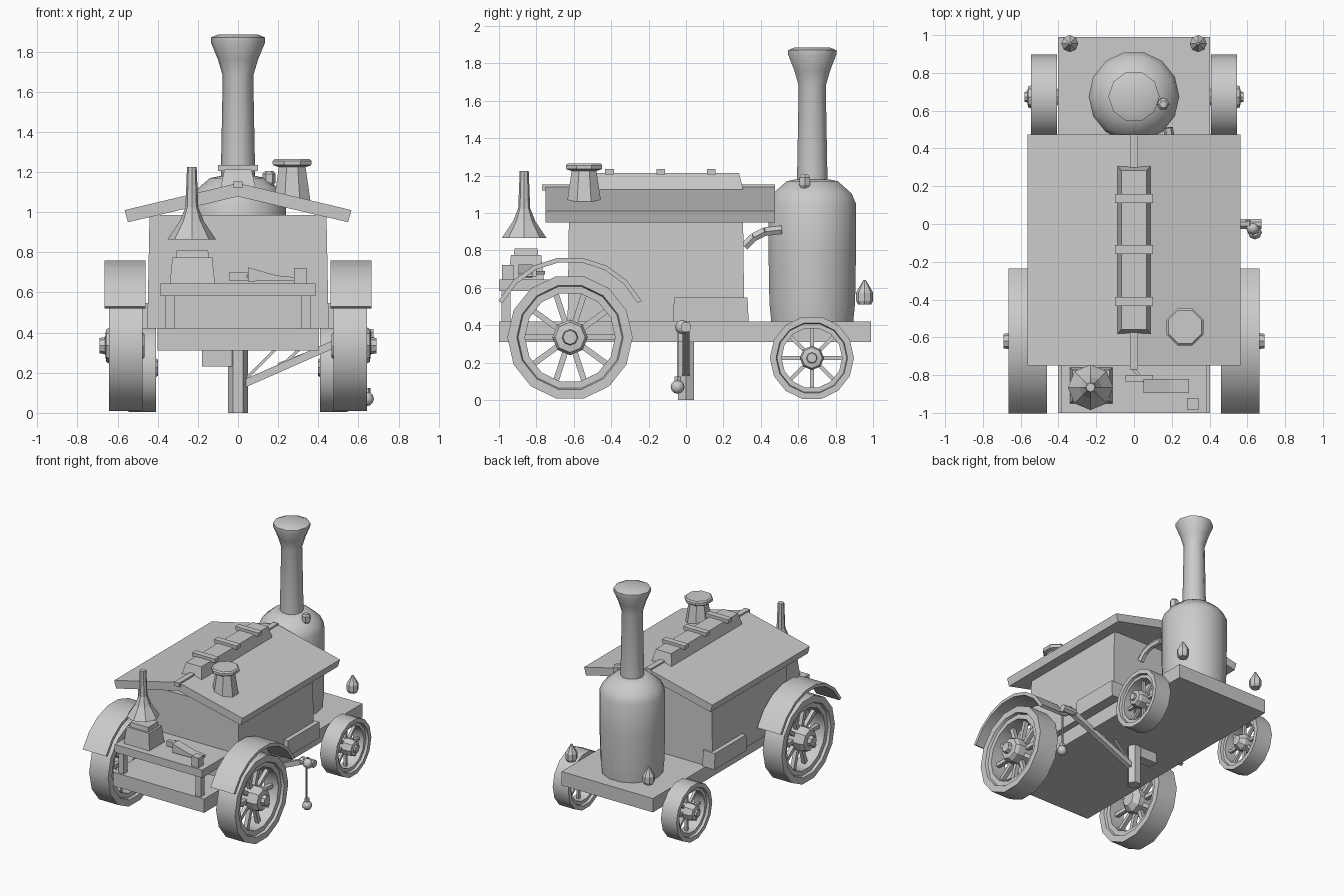
import bpy, bmesh, math
from mathutils import Vector, Matrix

if "Cube" in bpy.data.objects:
    bpy.data.objects.remove(bpy.data.objects["Cube"])

grey = bpy.data.materials.new("plain_grey")
grey.diffuse_color = (0.6, 0.6, 0.6, 1)
grey.use_nodes = True
grey.node_tree.nodes["Principled BSDF"].inputs["Base Color"].default_value = grey.diffuse_color


def finish(name, bm, smooth=None):
    bmesh.ops.recalc_face_normals(bm, faces=bm.faces)
    me = bpy.data.meshes.new(name)
    bm.to_mesh(me)
    bm.free()
    me.materials.append(grey)
    ob = bpy.data.objects.new(name, me)
    bpy.context.collection.objects.link(ob)
    if smooth:
        bpy.ops.object.select_all(action='DESELECT')
        ob.select_set(True)
        bpy.context.view_layer.objects.active = ob
        bpy.ops.object.shade_smooth_by_angle(angle=math.radians(smooth))
    return ob


def box(name, x, y, z, top=(1, 1)):
    """Box from ranges; top scales the upper face about its centre."""
    bm = bmesh.new()
    bmesh.ops.create_cube(bm, size=1)
    c = [(a[0] + a[1]) / 2 for a in (x, y, z)]
    s = [a[1] - a[0] for a in (x, y, z)]
    for v in bm.verts:
        k = top if v.co.z > 0 else (1, 1)
        v.co = (c[0] + v.co.x * s[0] * k[0], c[1] + v.co.y * s[1] * k[1], c[2] + v.co.z * s[2])
    return finish(name, bm)


def prism(name, pts, y0, y1):
    """Extrude an xz outline along y."""
    bm = bmesh.new()
    f = bm.faces.new([bm.verts.new((x, y0, z)) for x, z in pts])
    r = bmesh.ops.extrude_face_region(bm, geom=[f])
    for v in r["geom"]:
        if isinstance(v, bmesh.types.BMVert):
            v.co.y = y1
    return finish(name, bm)


def lathe(name, prof, loc, n, axis='Z', side=1, ring=False, smooth=None, phase=0.0):
    """Spin (radius, height) points round z or x; a ring closes on itself."""
    bm = bmesh.new()
    rows = []
    for r, h in prof:
        row = []
        for i in range(n):
            a = math.tau * (i + phase) / n
            u, w = r * math.cos(a), r * math.sin(a)
            p = Vector((u, w, h)) if axis == 'Z' else Vector((h * side, u, w))
            row.append(bm.verts.new(p + Vector(loc)))
        rows.append(row)
    pairs = list(zip(rows, rows[1:])) + ([(rows[-1], rows[0])] if ring else [])
    for a, b in pairs:
        for i in range(n):
            j = (i + 1) % n
            bm.faces.new((a[i], a[j], b[j], b[i]))
    if not ring:
        bm.faces.new(rows[0])
        bm.faces.new(rows[-1])
    return finish(name, bm, smooth)


def rod(name, a, b, r, n=4, r2=None):
    bm = bmesh.new()
    a, b = Vector(a), Vector(b)
    m = Matrix.Translation((a + b) / 2) @ (b - a).to_track_quat('Z', 'Y').to_matrix().to_4x4()
    bmesh.ops.create_cone(bm, cap_ends=True, segments=n, radius1=r, radius2=r if r2 is None else r2,
                          depth=(b - a).length, matrix=m @ Matrix.Rotation(math.pi / n, 4, 'Z'))
    return finish(name, bm)


def ball(name, loc, r):
    bm = bmesh.new()
    bmesh.ops.create_uvsphere(bm, u_segments=8, v_segments=6, radius=r, matrix=Matrix.Translation(loc))
    return finish(name, bm, 50)


def wheel(name, side, y, z, r, x0, x1, xh, hub, spokes, n):
    """Stepped rim, spokes and a domed hub."""
    c = (0, y, z)
    rim = [(r, x0), (r, x1), (r * .85, x1), (r * .83, x1 - .02), (r * .72, x1 - .02),
           (r * .72, x0 + .02), (r * .83, x0 + .02), (r * .85, x0)]
    lathe(name + "_rim", rim, c, n, 'X', side, True, 35)
    xm = (x0 + x1) / 2
    for i in range(spokes):
        a = math.tau * i / spokes
        d = Vector((0, math.cos(a), math.sin(a)))
        p = Vector((side * xm, y, z))
        rod(name + "_spoke", p + d * hub * .6, p + d * r * .75, r * .065)
    lathe(name + "_hub", [(hub * .6, x0 - .01), (hub, x0 + .03), (hub, x1 - .01),
                          (hub * .85, x1 + .015), (hub * .45, x1 + .02), (hub * .4, xh)], c, 8, 'X', side)


# Platform and cabin
box("deck", (-.402, .402), (-1, .99), (.31, .42))
box("cabin", (-.452, .452), (-.633, .312), (.42, .985), (.975, .985))
prism("roof", [(-.565, 1.01), (0, 1.145), (.565, 1.01), (.548, .95), (0, 1.078), (-.548, .95)], -.75, .475)

# Roof ridge bar, raised ridge box and its straps
box("ridge_bar", (-.022, .022), (-.77, .475), (1.12, 1.152))
box("ridge_box", (-.09, .09), (-.585, .31), (1.11, 1.213), (.75, .94))
for y in (.135, -.135, -.41):
    box("ridge_strap", (-.1, .1), (y - .024, y + .024), (1.205, 1.235))

# Roof vent
lathe("roof_vent", [(.098, 1.06), (.072, 1.225), (.1, 1.232), (.105, 1.24), (.105, 1.255), (.095, 1.265)],
      (.27, -.545, 0), 8, phase=.5)

# Boiler and chimney
lathe("boiler", [(.225, .42), (.235, .52), (.24, .8), (.24, 1.05), (.215, 1.105), (.14, 1.17), (.09, 1.18)],
      (0, .675, 0), 14, smooth=40)
lathe("chimney", [(.086, 1.16), (.076, 1.68), (.1, 1.76), (.135, 1.845), (.135, 1.87), (.1, 1.885)],
      (0, .675, 0), 10, smooth=40)
lathe("boiler_valve", [(.018, 1.08), (.02, 1.13), (.033, 1.15), (.033, 1.19), (.02, 1.205)], (.155, .635, 0), 6)

# Bent steam pipe
path = [(.2, .312, .82), (.2, .36, .87), (.195, .42, .9), (.18, .51, .91)]
for a, b in zip(path, path[1:]):
    rod("steam_pipe", a, b, .026, 6)

# Wheels, fenders, side boxes and rear lamps
for s, tag in ((-1, "left"), (1, "right")):
    wheel("big_wheel_" + tag, s, -.62, .335, .335, .475, .642, .69, .095, 10, 14)
    wheel("small_wheel_" + tag, s, .673, .225, .225, .408, .545, .58, .065, 8, 14)
    bm = bmesh.new()
    rows = []
    for i in range(8):
        a = math.radians(27 + 126 * i / 7)
        rows.append([bm.verts.new((s * x, -.62 + r * math.cos(a), .335 + r * math.sin(a)))
                     for x, r in ((.46, .405), (.665, .405), (.665, .43), (.46, .43))])
    for a, b in zip(rows, rows[1:]):
        for i in range(4):
            bm.faces.new((a[i], a[(i + 1) % 4], b[(i + 1) % 4], b[i]))
    bm.faces.new(rows[0])
    bm.faces.new(rows[-1])
    finish("fender_" + tag, bm, 35)
    box("side_box_" + tag, sorted((s * .38, s * .485)), (-.07, .335), (.42, .547), (1, .97))
    lathe("rear_lamp_" + tag, [(.035, .51), (.045, .53), (.045, .575), (.025, .61), (.006, .642)],
          (s * .34, .955, 0), 8)
    rod("shelf_leg_" + tag, (s * .34, -.962, .42), (s * .34, -.962, .59), .033)

# Front shelf with its tools
box("shelf", (-.385, .385), (-1, -.63), (.583, .645))
box("press_base", (-.34, -.115), (-.95, -.76), (.645, .775), (.88, .85))
box("press_cap", (-.31, -.145), (-.92, -.79), (.775, .81), (.95, .95))
lathe("funnel", [(.12, .865), (.06, .955), (.032, 1.025), (.024, 1.225)], (-.23, -.865, 0), 8)
box("shelf_block", (.28, .342), (-.985, -.922), (.645, .722))
prism("bellows", [(.05, .655), (.05, .725), (.19, .685), (.29, .675), (.29, .66)], -.895, -.82)
box("bellows_grip", (-.045, .1), (-.835, -.8), (.66, .7))
rod("shelf_rod", (-.01, -.76, .68), (.06, -.84, .68), .012)

# Centre post and outrigger arm under the platform
rod("centre_post", (0, 0, 0), (0, 0, .42), .05, 6)
box("post_block", (-.18, -.03), (-.04, .04), (.23, .32))
rod("arm", (.03, 0, .145), (.62, 0, .405), .027)
rod("arm_strut", (.04, 0, .17), (.2, 0, .33), .01)
rod("arm_strut", (.2, 0, .22), (.32, 0, .33), .01)
rod("arm_rail", (.2, 0, .24), (.62, 0, .4), .012)

# Arm head with hanging weight
rod("arm_head", (.56, 0, .39), (.675, 0, .39), .03, 8)
ball("arm_knob", (.63, -.02, .39), .038)
rod("weight_cord", (.635, -.045, .39), (.635, -.045, .09), .006)
ball("weight", (.64, -.045, .07), .037)
rod("weight_ring", (.64, -.045, .1), (.64, -.045, .125), .02, 6)
